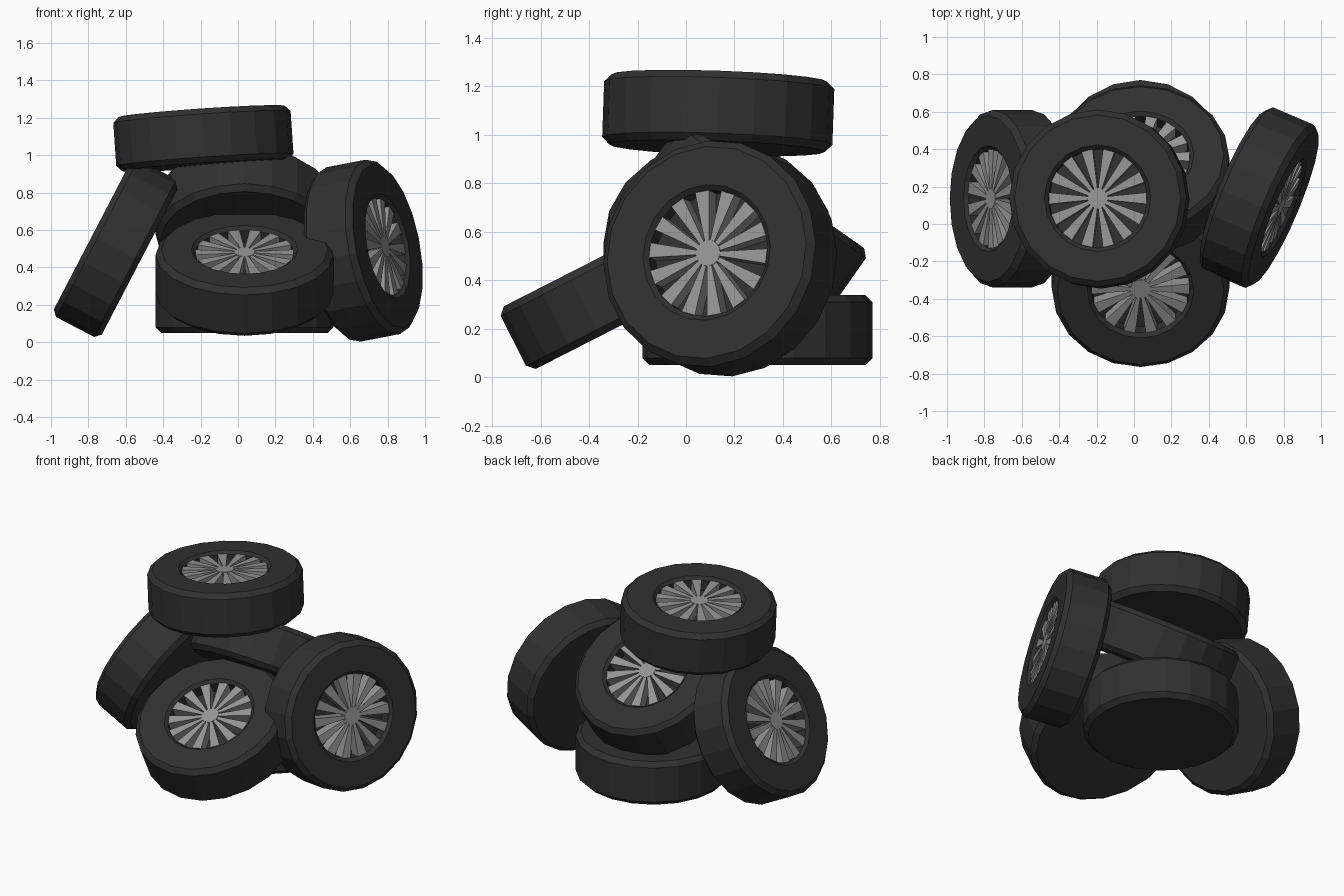
import bpy, bmesh
from math import sin, cos, pi
from mathutils import Vector, Matrix

if "Cube" in bpy.data.objects:
    bpy.data.objects.remove(bpy.data.objects["Cube"])

R, HALF, SIDES, SPOKES = 0.475, 0.145, 20, 14


def material(name, v):
    m = bpy.data.materials.new(name)
    m.diffuse_color = (v, v, v, 1)
    m.use_nodes = True
    m.node_tree.nodes["Principled BSDF"].inputs["Base Color"].default_value = m.diffuse_color
    return m


rubber = material("rubber", 0.03)
metal = material("metal", 0.3)


def to_mesh(name, bm, mat):
    bmesh.ops.recalc_face_normals(bm, faces=bm.faces)
    me = bpy.data.meshes.new(name)
    bm.to_mesh(me)
    bm.free()
    me.materials.append(mat)
    return me


def lathe(bm, profile, n):
    """Revolve (radius, height) points around z and cap both ends."""
    rings = [[bm.verts.new((r * cos(2 * pi * i / n), r * sin(2 * pi * i / n), z))
              for i in range(n)] for r, z in profile]
    for a, b in zip(rings, rings[1:]):
        for i in range(n):
            j = (i + 1) % n
            bm.faces.new((a[i], a[j], b[j], b[i]))
    bm.faces.new(rings[0])
    bm.faces.new(rings[-1])


def tyre_mesh():
    bm = bmesh.new()
    lathe(bm, [(R - 0.03, -HALF), (R, -HALF + 0.03), (R, HALF - 0.03),
               (R - 0.03, HALF), (0.285, HALF), (0.265, HALF - 0.02),
               (0.265, HALF - 0.09)], SIDES)
    return to_mesh("tyre", bm, rubber)


def spoke_mesh():
    bm = bmesh.new()
    top, low = HALF - 0.015, HALF - 0.09
    # central hub
    lathe(bm, [(0.055, low), (0.055, top + 0.002)], SPOKES)
    # tapered spokes
    for k in range(SPOKES):
        rot = Matrix.Rotation(2 * pi * k / SPOKES, 3, 'Z')
        outline = [(0.045, -0.009), (0.262, -0.031), (0.262, 0.031), (0.045, 0.009)]
        a = [bm.verts.new(rot @ Vector((x, y, low))) for x, y in outline]
        b = [bm.verts.new(rot @ Vector((x, y, top))) for x, y in outline]
        bm.faces.new(a)
        bm.faces.new(b)
        for i in range(4):
            j = (i + 1) % 4
            bm.faces.new((a[i], a[j], b[j], b[i]))
    return to_mesh("spokes", bm, metal)


tyre, spokes = tyre_mesh(), spoke_mesh()

# part name, centre, direction the rim faces, spin about the axle
wheels = [
    ("bottom_wheel", (0.035, 0.295, 0.195), (0, 0, 1), 0),
    ("front_wheel", (0.035, -0.289, 0.366), (0, -0.454, 0.891), 0),
    ("rear_wheel", (0.035, 0.287, 0.67), (0, 0.574, 0.819), 0),
    ("right_wheel", (0.669, 0.141, 0.49), (0.906, -0.385, 0.174), pi / 2),
    ("left_wheel", (-0.651, 0.135, 0.503), (-0.887, 0, 0.462), pi / 2),
    ("top_wheel", (-0.185, 0.133, 1.09), (-0.068, 0.035, 0.997), 0),
]
for name, centre, axis, spin in wheels:
    rot = Vector((0, 0, 1)).rotation_difference(Vector(axis)).to_matrix().to_4x4()
    place = Matrix.Translation(centre) @ rot @ Matrix.Rotation(spin, 4, 'Z')
    for part, me in (("tyre", tyre), ("spokes", spokes)):
        ob = bpy.data.objects.new(f"{name}_{part}", me)
        bpy.context.collection.objects.link(ob)
        ob.matrix_world = place
